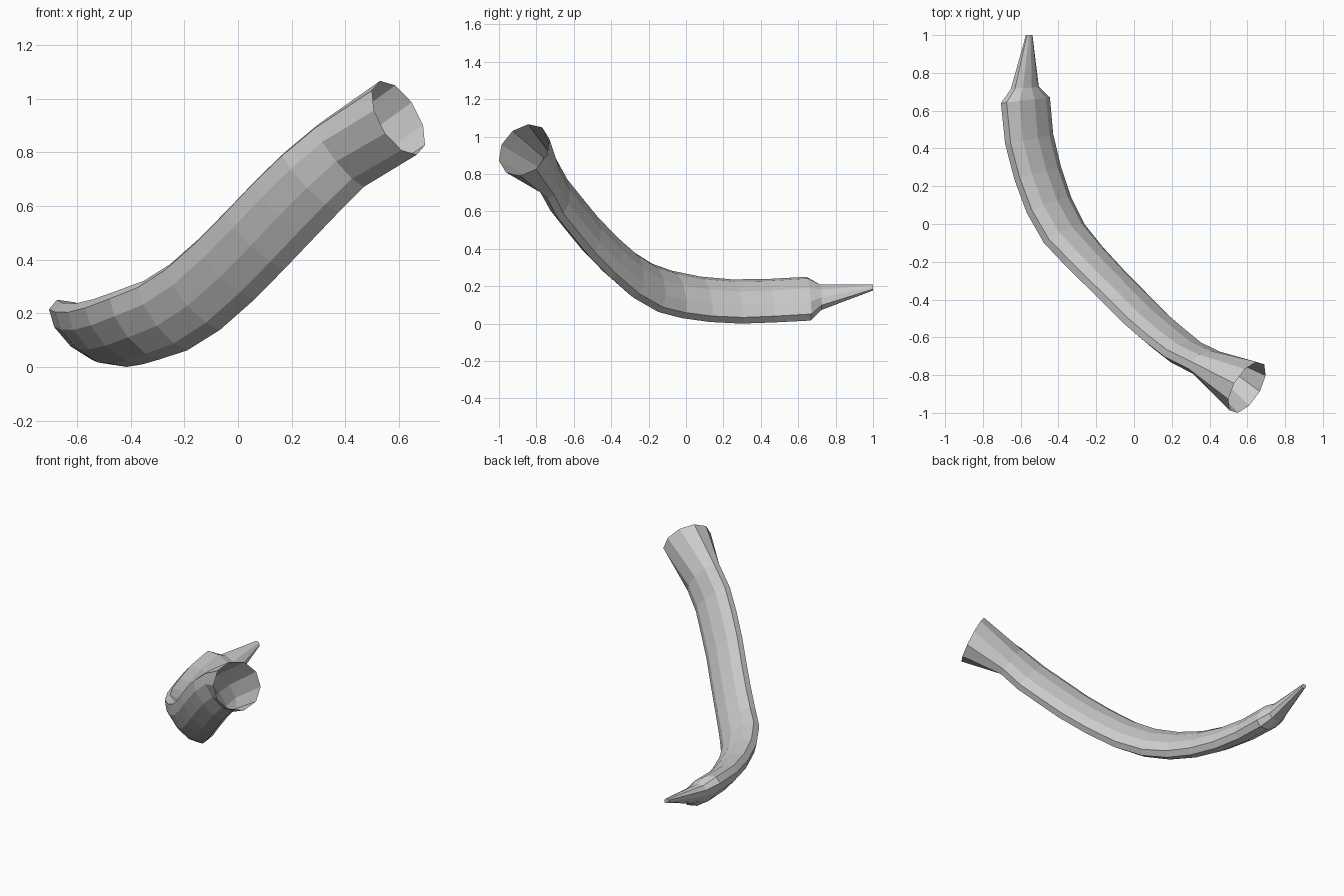
import bpy, bmesh, math
from mathutils import Vector

SIDES = 10
WIDE = Vector((-0.76, 0, 0.65))     # long axis of the oval section

# Centre line: x, y, z, half width, half thickness (spike -> body -> flared mouth)
path = [
    (-0.555, 1.00, 0.195, 0.020, 0.014),
    (-0.578, 0.72, 0.142, 0.088, 0.055),
    (-0.575, 0.655, 0.135, 0.160, 0.075),
    (-0.555, 0.45, 0.124, 0.160, 0.072),
    (-0.510, 0.27, 0.120, 0.160, 0.072),
    (-0.450, 0.10, 0.132, 0.160, 0.072),
    (-0.370, -0.05, 0.158, 0.160, 0.072),
    (-0.270, -0.165, 0.193, 0.160, 0.070),
    (-0.160, -0.28, 0.262, 0.160, 0.068),
    (-0.040, -0.40, 0.368, 0.160, 0.067),
    (0.070, -0.51, 0.480, 0.160, 0.067),
    (0.175, -0.60, 0.590, 0.160, 0.067),
    (0.275, -0.68, 0.690, 0.157, 0.067),
    (0.385, -0.735, 0.790, 0.150, 0.070),
    (0.598, -0.865, 0.930, 0.155, 0.155),
]
fixed = {0: (0, -1, 0), 1: (0.08, -1, 0), 2: (0.12, -1, 0), 14: (0.76, -0.47, 0.45)}
points = [Vector(p[:3]) for p in path]

# Oval ring around each centre point, square to the path
bm = bmesh.new()
rings = []
for i, (c, row) in enumerate(zip(points, path)):
    t = Vector(fixed[i]) if i in fixed else points[i + 1] - points[i - 1]
    t.normalize()
    w = (WIDE - t * WIDE.dot(t)).normalized()
    n = t.cross(w)
    ring = []
    for k in range(SIDES):
        a = 2 * math.pi * (k + 0.5) / SIDES
        ring.append(bm.verts.new(c + w * row[3] * math.cos(a) + n * row[4] * math.sin(a)))
    rings.append(ring)

# Skin the rings; the spike end is closed, the mouth stays open
for r0, r1 in zip(rings, rings[1:]):
    for k in range(SIDES):
        j = (k + 1) % SIDES
        bm.faces.new((r0[k], r0[j], r1[j], r1[k]))
bm.faces.new(rings[0][::-1])

# Rest on the floor
low = min(v.co.z for v in bm.verts)
bmesh.ops.translate(bm, verts=bm.verts, vec=(0, 0, -low))

mesh = bpy.data.meshes.new("curved_horn")
bm.to_mesh(mesh)
bm.free()
horn = bpy.data.objects.new("curved_horn", mesh)
bpy.context.collection.objects.link(horn)
